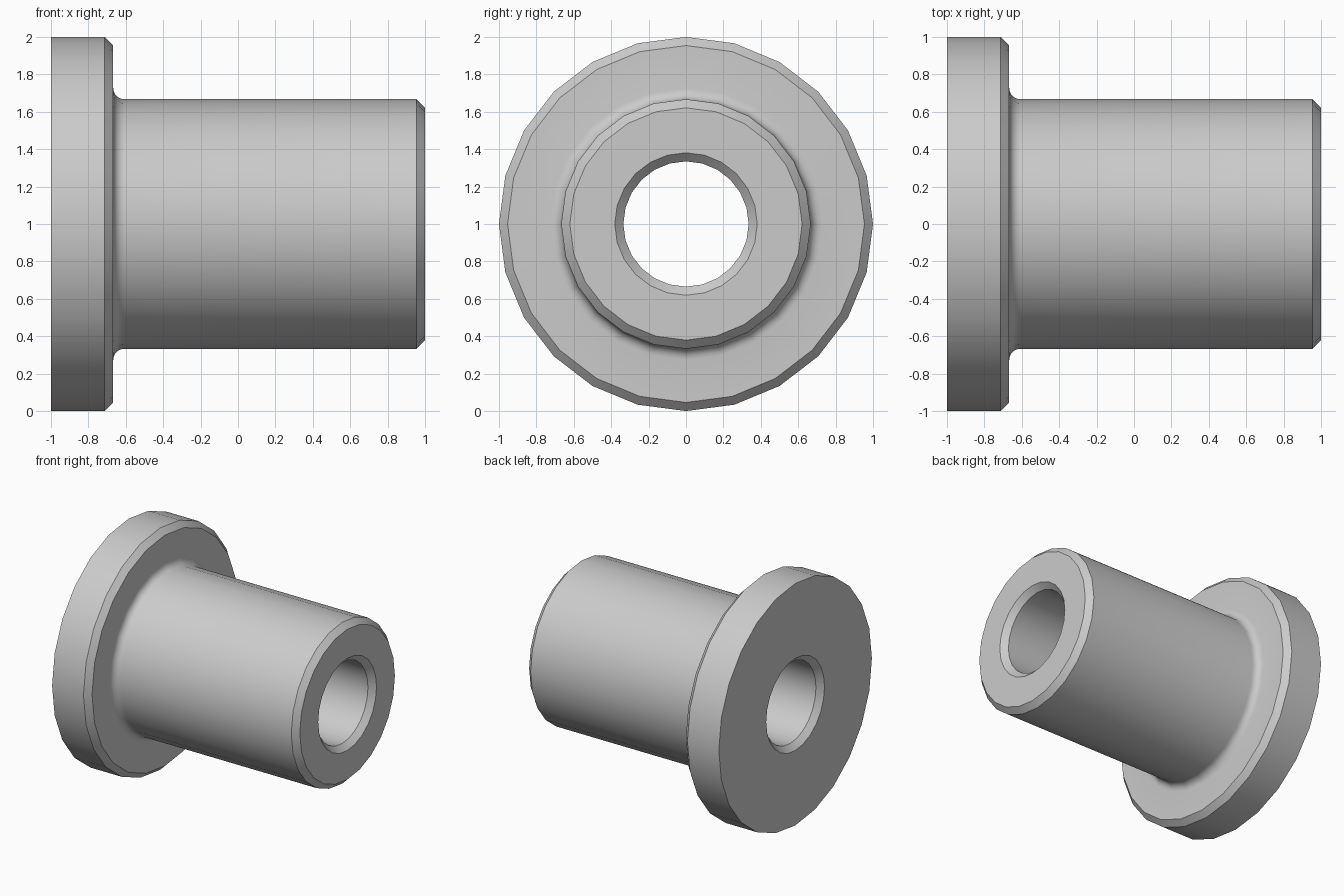
import bpy
import bmesh
from math import sin, cos, pi, radians

cube = bpy.data.objects.get("Cube")
if cube:
    bpy.data.objects.remove(cube, do_unlink=True)

SIDES = 24
FLANGE_R, BODY_R, BORE_R = 1.0, 0.667, 0.335
FLANGE_X = -0.667      # shoulder face of the flange
BEVEL = 0.046
FILLET = 0.06

# One material for the whole bushing
steel = bpy.data.materials.new("plain_grey")
steel.use_nodes = True
colour = (0.6, 0.6, 0.6, 1)
steel.diffuse_color = colour
steel.node_tree.nodes["Principled BSDF"].inputs["Base Color"].default_value = colour

# Closed (x, radius) profile: flange, fillet, sleeve, bevelled tip, bore
fillet = [(FLANGE_X + FILLET * (1 - cos(a)), BODY_R + FILLET * (1 - sin(a)))
          for a in (i * pi / 10 for i in range(6))]
profile = [(-1, FLANGE_R), (FLANGE_X - BEVEL, FLANGE_R), (FLANGE_X, FLANGE_R - BEVEL)]
profile += fillet
profile += [(1 - BEVEL, BODY_R), (1, BODY_R - BEVEL), (1, BORE_R + BEVEL),
            (1 - BEVEL, BORE_R), (-1 + BEVEL, BORE_R), (-1, BORE_R + BEVEL)]

# Turn the profile about the x axis
bm = bmesh.new()
rings = []
for x, r in profile:
    rings.append([bm.verts.new((x, r * sin(2 * pi * i / SIDES), 1 + r * cos(2 * pi * i / SIDES)))
                  for i in range(SIDES)])
for k, ring in enumerate(rings):
    following = rings[(k + 1) % len(rings)]
    for i in range(SIDES):
        j = (i + 1) % SIDES
        bm.faces.new((ring[i], ring[j], following[j], following[i]))
bmesh.ops.recalc_face_normals(bm, faces=bm.faces)

mesh = bpy.data.meshes.new("flanged_bushing")
bm.to_mesh(mesh)
bm.free()
mesh.materials.append(steel)
bushing = bpy.data.objects.new("flanged_bushing", mesh)
bpy.context.collection.objects.link(bushing)

# Smooth round walls, crisp bevel edges
bpy.ops.object.select_all(action='DESELECT')
bushing.select_set(True)
bpy.context.view_layer.objects.active = bushing
bpy.ops.object.shade_smooth_by_angle(angle=radians(30))
